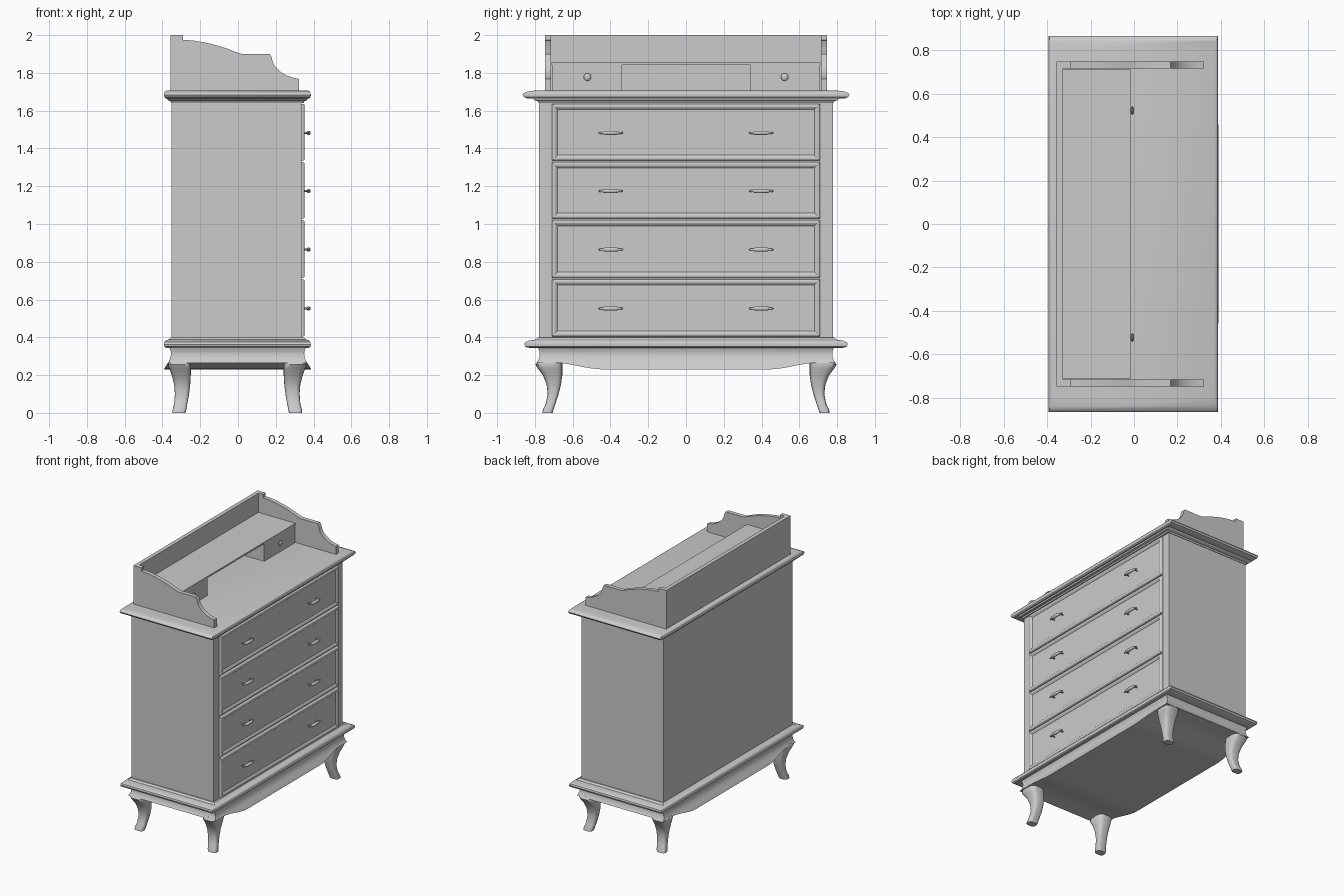
import bpy, bmesh, math

if "Cube" in bpy.data.objects:
    bpy.data.objects.remove(bpy.data.objects["Cube"])

mat = bpy.data.materials.new("light grey paint")
mat.diffuse_color = (0.6, 0.6, 0.6, 1)
mat.use_nodes = True
mat.node_tree.nodes["Principled BSDF"].inputs["Base Color"].default_value = mat.diffuse_color


def finish(name, bm, smooth=None):
    bmesh.ops.recalc_face_normals(bm, faces=bm.faces)
    me = bpy.data.meshes.new(name)
    bm.to_mesh(me)
    bm.free()
    me.materials.append(mat)
    if smooth:
        me.shade_smooth()
        me.set_sharp_from_angle(angle=math.radians(smooth))
    ob = bpy.data.objects.new(name, me)
    bpy.context.collection.objects.link(ob)
    return ob


def loft(name, rings, smooth=None):
    """Skin a list of equal point rings and cap both ends."""
    bm = bmesh.new()
    vs = [[bm.verts.new(p) for p in r] for r in rings]
    n = len(rings[0])
    for a, b in zip(vs, vs[1:]):
        for i in range(n):
            bm.faces.new((a[i], a[(i + 1) % n], b[(i + 1) % n], b[i]))
    bm.faces.new(vs[0])
    bm.faces.new(vs[-1])
    return finish(name, bm, smooth)


def rect(hx, hy, z, cx=0.0):
    return [(cx + sx * hx, sy * hy, z) for sx, sy in ((-1, -1), (1, -1), (1, 1), (-1, 1))]


def box(name, x0, x1, y0, y1, z0, z1):
    return loft(name, [[(x0, y0, z), (x1, y0, z), (x1, y1, z), (x0, y1, z)] for z in (z0, z1)])


def interp(table, t):
    """Linear lookup in a rising (key, value) table."""
    for (a, va), (b, vb) in zip(table, table[1:]):
        if t <= b:
            return va + (vb - va) * max(0.0, (t - a) / (b - a))
    return table[-1][1]


# Carcass
box("carcass", -0.353, 0.337, -0.777, 0.777, 0.38, 1.66)

# Moulded top slab
loft("top_slab", [rect(*r, cx=-0.003) for r in (
    (0.352, 0.780, 1.640), (0.354, 0.785, 1.650), (0.368, 0.800, 1.654), (0.372, 0.812, 1.664),
    (0.380, 0.842, 1.665), (0.387, 0.858, 1.672), (0.389, 0.865, 1.684),
    (0.387, 0.858, 1.694), (0.382, 0.838, 1.702), (0.372, 0.795, 1.707))], 35)

# Moulded base ledge
loft("base_moulding", [rect(*r, cx=-0.003) for r in (
    (0.352, 0.785, 0.344), (0.380, 0.840, 0.345), (0.387, 0.852, 0.351), (0.389, 0.856, 0.363),
    (0.387, 0.852, 0.374), (0.380, 0.830, 0.383), (0.366, 0.797, 0.388), (0.352, 0.785, 0.400))], 35)

# Flared apron with a scalloped lower edge
FLARE = ((0.23, 0.038), (0.245, 0.030), (0.26, 0.020), (0.275, 0.010), (0.295, 0.002), (0.32, 0.0), (0.35, 0.010))


def apron():
    bm = bmesh.new()
    n, levels, rows = 48, 10, []
    for k in range(levels + 1):
        sides = []
        for s in (1, -1):
            col = []
            for i in range(n + 1):
                y = -1 + 2 * i / n
                t = min(1, max(0, (abs(y) * 0.772 - 0.41) / 0.27))
                low = 0.23 + 0.035 * t * t * (3 - 2 * t)
                z = 0.35 + (low - 0.35) * k / levels
                f = interp(FLARE, z)
                col.append(bm.verts.new((s * (0.352 + f) - 0.002, y * (0.774 + f), z)))
            sides.append(col)
        rows.append(sides)
    for a, b in zip(rows, rows[1:]):
        for s in (0, 1):
            for i in range(n):
                bm.faces.new((a[s][i], a[s][i + 1], b[s][i + 1], b[s][i]))
        for e in (0, n):
            bm.faces.new((a[0][e], a[1][e], b[1][e], b[0][e]))
    for row in (rows[0], rows[-1]):
        for i in range(n):
            bm.faces.new((row[0][i], row[0][i + 1], row[1][i + 1], row[1][i]))
    finish("apron", bm, 35)


apron()

# Cabriole legs: z, inner x, outer x, inner y, outer y
LEG = ((0.275, 0.250, 0.362, 0.655, 0.785), (0.255, 0.248, 0.366, 0.655, 0.797), (0.235, 0.246, 0.360, 0.655, 0.785),
       (0.20, 0.246, 0.347, 0.655, 0.758), (0.15, 0.249, 0.334, 0.662, 0.738), (0.10, 0.255, 0.330, 0.674, 0.732),
       (0.05, 0.264, 0.334, 0.690, 0.742), (0.015, 0.270, 0.343, 0.702, 0.758), (0.0, 0.274, 0.343, 0.706, 0.760))


def leg_ring(row, sx, sy, n=24):
    z, x0, x1, y0, y1 = row
    pts = []
    for i in range(n):
        a = 2 * math.pi * i / n
        c, s = math.cos(a), math.sin(a)
        u, v = (math.copysign(abs(q) ** 0.6, q) for q in (c, s))
        pts.append((sx * ((x0 + x1) / 2 + u * (x1 - x0) / 2) - 0.004, sy * ((y0 + y1) / 2 + v * (y1 - y0) / 2), z))
    return pts


for sx, fb in ((1, "front"), (-1, "back")):
    for sy, lr in ((-1, "left"), (1, "right")):
        loft(f"{fb}_{lr}_leg", [leg_ring(r, sx, sy) for r in LEG], 45)


# Drawer fronts with a bevelled recessed panel, and their pulls
def drawer(i, z0, z1):
    cz, hz, hy = (z0 + z1) / 2, (z1 - z0) / 2, 0.71
    rings = [[(x, sy * (hy - d), cz + sz * (hz - d)) for sy, sz in ((-1, -1), (1, -1), (1, 1), (-1, 1))]
             for x, d in ((0.30, 0), (0.344, 0), (0.350, 0.003), (0.353, 0.008), (0.353, 0.016),
                          (0.349, 0.024), (0.343, 0.030))]
    loft(f"drawer_front_{i}", rings, 25)
    for s in (-1, 1):
        pull(f"drawer_pull_{i}_{'left' if s < 0 else 'right'}", s * 0.398, cz - 0.003)


def tube(name, pts, n=10):
    """Tube along y or x; each point is (x, y, z, radius, axis)."""
    rings = []
    for x, y, z, r, ax in pts:
        ring = []
        for i in range(n):
            a = 2 * math.pi * i / n
            u, v = r * math.cos(a), r * math.sin(a)
            ring.append((x + u, y, z + v) if ax == "y" else (x, y + u, z + v))
        rings.append(ring)
    loft(name, rings, 40)


def pull(name, y, z):
    shape = ((-0.065, 0.003), (-0.055, 0.006), (-0.042, 0.006), (-0.036, 0.010), (-0.015, 0.0115),
             (0.015, 0.0115), (0.036, 0.010), (0.042, 0.006), (0.055, 0.006), (0.065, 0.003))
    tube(name + "_grip", [(0.374 - 1.5 * d * d, y + d, z, r, "y") for d, r in shape])
    for s in (-1, 1):
        tube(name + "_post", [(x, y + s * 0.045, z, 0.005, "x") for x in (0.335, 0.371)])


edges = (0.400, 0.711, 1.024, 1.331, 1.640)
for i in range(4):
    drawer(i + 1, edges[i] + 0.004, edges[i + 1] - 0.004)

# Gallery side panels with stepped curved profile (x, z)
PROFILE = [(-0.357, 1.70), (-0.357, 2.0), (-0.290, 2.0), (-0.290, 1.975), (-0.235, 1.971), (-0.18, 1.962),
           (-0.12, 1.948), (-0.06, 1.930), (-0.015, 1.912), (0.02, 1.9), (0.168, 1.9), (0.178, 1.885),
           (0.183, 1.86), (0.195, 1.835), (0.22, 1.81), (0.255, 1.787), (0.29, 1.775), (0.323, 1.768), (0.323, 1.70)]
for s, nm in ((-1, "left"), (1, "right")):
    loft(f"gallery_{nm}_side", [[(x, s * y, z) for x, z in PROFILE] for y in (0.716, 0.747)], 30)

# Gallery back, shelf and two small drawer boxes with knobs
box("gallery_back", -0.357, -0.327, -0.718, 0.718, 1.70, 2.0)
box("gallery_shelf", -0.328, -0.015, -0.712, 0.712, 1.842, 1.855)
for s, nm in ((-1, "left"), (1, "right")):
    y0, y1 = sorted((s * 0.34, s * 0.71))
    box(f"small_drawer_{nm}", -0.328, -0.018, y0, y1, 1.70, 1.843)
    tube(f"small_knob_{nm}", [(x, s * 0.522, 1.778, r, "x") for x, r in (
        (-0.025, 0.010), (-0.014, 0.010), (-0.012, 0.018), (-0.006, 0.020), (-0.001, 0.014), (0.001, 0.005))], 16)
